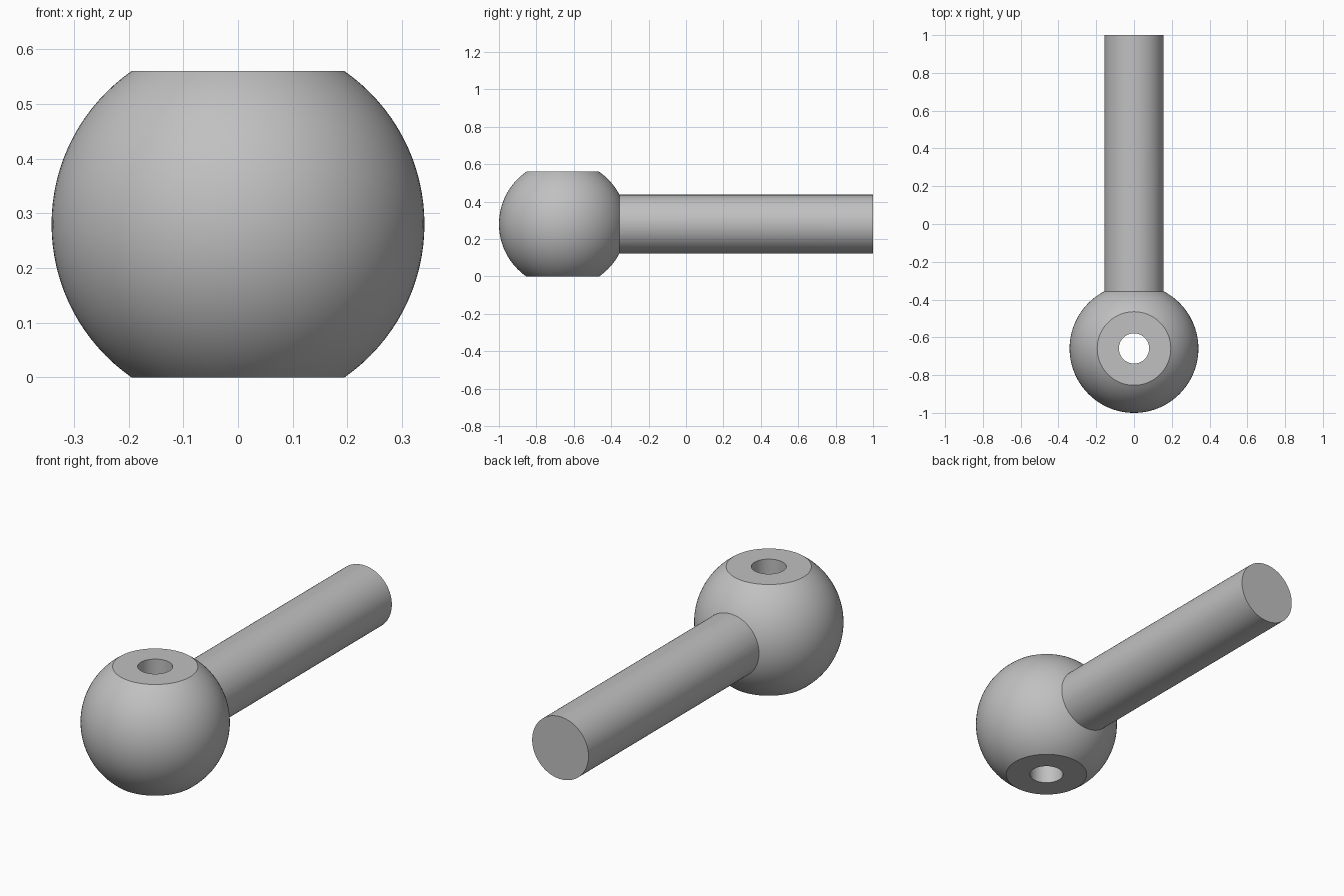
import bpy, bmesh
from math import asin, cos, sin, pi, radians
from mathutils import Matrix, Vector

cube = bpy.data.objects.get("Cube")
if cube:
    bpy.data.objects.remove(cube, do_unlink=True)

BALL_R, HALF_H, BORE_R, ROD_R = 0.341, 0.28, 0.08, 0.157
CENTRE = Vector((0, -1 + BALL_R, HALF_H))
ROD_START, ROD_END = -0.45, 1.0

steel = bpy.data.materials.new("grey_steel")
steel.use_nodes = True
colour = (0.53, 0.53, 0.53, 1)
steel.diffuse_color = colour
steel.node_tree.nodes["Principled BSDF"].inputs["Base Color"].default_value = colour


def make_object(name, bm):
    bmesh.ops.recalc_face_normals(bm, faces=bm.faces)
    mesh = bpy.data.meshes.new(name)
    bm.to_mesh(mesh)
    bm.free()
    mesh.materials.append(steel)
    obj = bpy.data.objects.new(name, mesh)
    bpy.context.collection.objects.link(obj)
    return obj


# Ball with flat ends and a through bore, turned around the vertical axis
bm = bmesh.new()
limit, steps = asin(HALF_H / BALL_R), 32
angles = [-limit + 2 * limit * i / steps for i in range(steps + 1)]
profile = [(BALL_R * cos(a), BALL_R * sin(a)) for a in angles]
profile += [(BORE_R, HALF_H), (BORE_R, -HALF_H)]
verts = [bm.verts.new(CENTRE + Vector((r, 0, z))) for r, z in profile]
edges = [bm.edges.new((v, verts[i - 1])) for i, v in enumerate(verts)]
bmesh.ops.spin(bm, geom=verts + edges, cent=CENTRE, axis=(0, 0, 1),
               angle=2 * pi, steps=96, use_merge=True)
bmesh.ops.remove_doubles(bm, verts=bm.verts, dist=1e-5)
ball = make_object("ball_handle", bm)

# Straight round rod running back from the ball
bm = bmesh.new()
place = Matrix.Translation((0, (ROD_START + ROD_END) / 2, HALF_H))
bmesh.ops.create_cone(bm, cap_ends=True, segments=96, radius1=ROD_R, radius2=ROD_R,
                      depth=ROD_END - ROD_START,
                      matrix=place @ Matrix.Rotation(pi / 2, 4, "X"))
rod = make_object("rod", bm)

# Fuse rod and ball into one solid
union = ball.modifiers.new("fuse_rod", "BOOLEAN")
union.operation = "UNION"
union.solver = "EXACT"
union.object = rod
bpy.ops.object.select_all(action="DESELECT")
bpy.context.view_layer.objects.active = ball
ball.select_set(True)
bpy.ops.object.modifier_apply(modifier=union.name)
bpy.data.objects.remove(rod, do_unlink=True)
bpy.ops.object.shade_smooth_by_angle(angle=radians(25))
